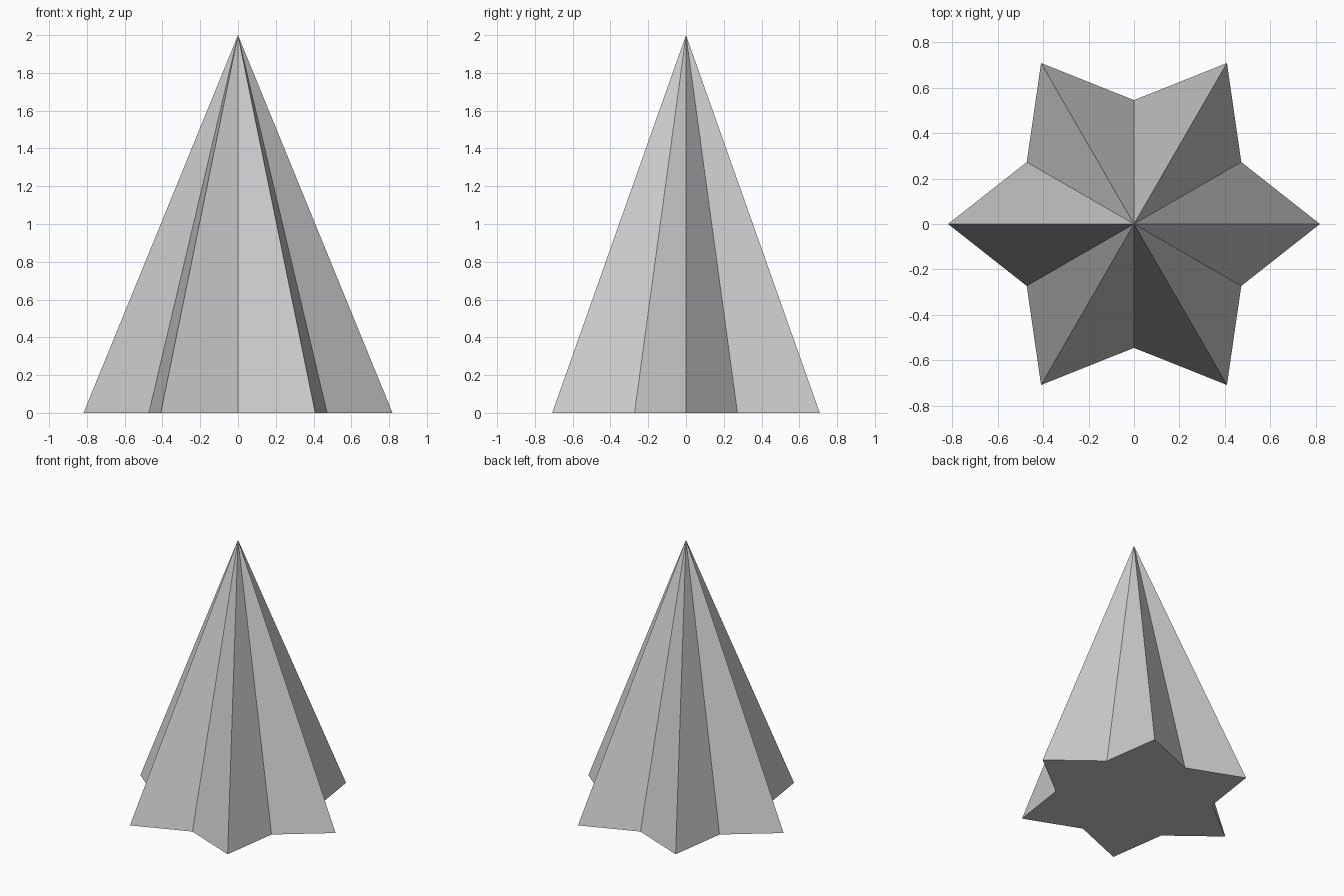
import bpy
import bmesh
from math import cos, sin, pi

cube = bpy.data.objects.get("Cube")
if cube:
    bpy.data.objects.remove(cube, do_unlink=True)

POINTS = 6
OUTER, INNER, HEIGHT = 0.818, 0.545, 2.0

# Plain grey material
grey = bpy.data.materials.new("light_grey")
grey.use_nodes = True
colour = (0.6, 0.6, 0.6, 1.0)
grey.diffuse_color = colour
grey.node_tree.nodes["Principled BSDF"].inputs["Base Color"].default_value = colour

# Star outline, alternating tips and notches
bm = bmesh.new()
ring = []
for i in range(2 * POINTS):
    radius = INNER if i % 2 else OUTER
    angle = pi * i / POINTS
    ring.append(bm.verts.new((radius * cos(angle), radius * sin(angle), 0)))

# Flat star base and sloping sides that meet at the apex
apex = bm.verts.new((0, 0, HEIGHT))
bm.faces.new(ring[::-1])
for a, b in zip(ring, ring[1:] + ring[:1]):
    bm.faces.new((a, b, apex))

mesh = bpy.data.meshes.new("star_pyramid")
bm.to_mesh(mesh)
bm.free()
mesh.materials.append(grey)
star_pyramid = bpy.data.objects.new("star_pyramid", mesh)
bpy.context.collection.objects.link(star_pyramid)
